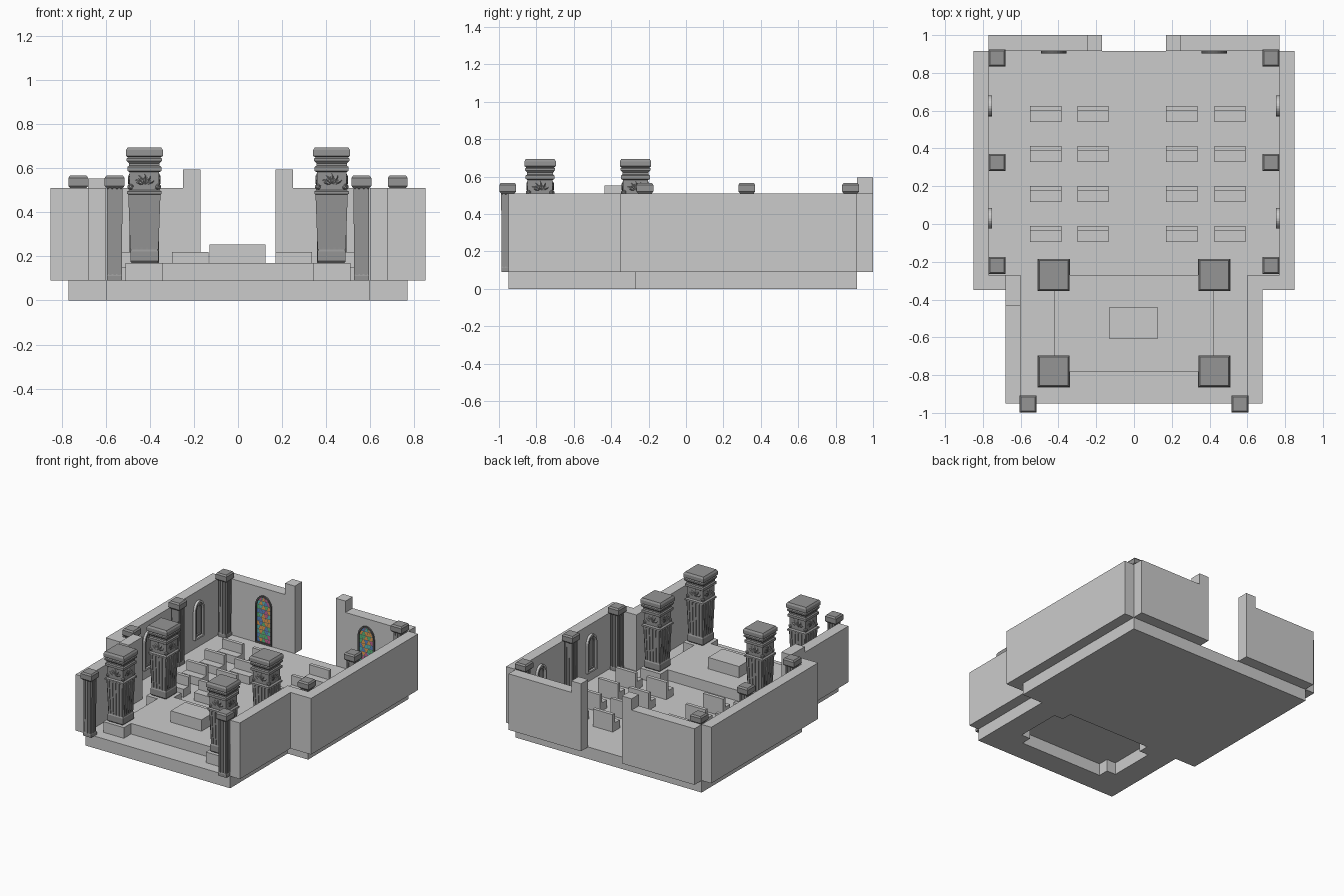
import bpy, bmesh, math, random
from mathutils import Matrix, Vector

if "Cube" in bpy.data.objects:
    bpy.data.objects.remove(bpy.data.objects["Cube"])

random.seed(4)


def material(name, rgb):
    m = bpy.data.materials.new(name)
    m.diffuse_color = (*rgb, 1)
    m.use_nodes = True
    m.node_tree.nodes["Principled BSDF"].inputs["Base Color"].default_value = m.diffuse_color
    return m


STONE = material("dark_stone", (0.3, 0.3, 0.3))
LEAD = material("lead", (0.12, 0.12, 0.12))
PALE = material("pale_frame", (0.75, 0.75, 0.75))
GLASS = [material("glass_" + n, c) for n, c in (
    ("green", (0.1, 0.5, 0.2)), ("blue", (0.1, 0.25, 0.6)), ("orange", (0.8, 0.35, 0.08)),
    ("rose", (0.6, 0.12, 0.3)), ("teal", (0.1, 0.5, 0.5)))]


def finish(name, bm, mats=(), matrix=None):
    bmesh.ops.recalc_face_normals(bm, faces=bm.faces)
    me = bpy.data.meshes.new(name)
    bm.to_mesh(me)
    bm.free()
    ob = bpy.data.objects.new(name, me)
    for m in mats:
        me.materials.append(m)
    if matrix:
        ob.matrix_world = matrix
    bpy.context.collection.objects.link(ob)
    return ob


def add_box(bm, x, y, z):
    size = Vector((x[1] - x[0], y[1] - y[0], z[1] - z[0]))
    mid = Vector((sum(x) / 2, sum(y) / 2, sum(z) / 2))
    bmesh.ops.create_cube(bm, size=1, matrix=Matrix.Translation(mid) @ Matrix.Diagonal((*size, 1)))


def box(name, x, y, z):
    bm = bmesh.new()
    add_box(bm, x, y, z)
    return finish(name, bm)


def slab(name, loops, z0, z1):
    """Flat outline (further loops are holes) extruded upwards."""
    bm = bmesh.new()
    edges = []
    for pts in loops:
        vs = [bm.verts.new((x, y, z0)) for x, y in pts]
        edges += [bm.edges.new((vs[i - 1], vs[i])) for i in range(len(vs))]
    bmesh.ops.triangle_fill(bm, edges=edges, use_beauty=True)
    ext = bmesh.ops.extrude_face_region(bm, geom=bm.faces[:])
    bmesh.ops.translate(bm, vec=(0, 0, z1 - z0),
                        verts=[v for v in ext["geom"] if isinstance(v, bmesh.types.BMVert)])
    return finish(name, bm)


def mirror_x(right):
    return right + [(-x, y) for x, y in reversed(right)]


# floor with the notched opening below the altar platform
cross = mirror_x([(0.345, -0.78), (0.345, -0.7), (0.42, -0.7), (0.42, -0.35), (0.345, -0.35), (0.345, -0.27)])
outer = mirror_x([(0.6, -0.95), (0.6, -0.27), (0.77, -0.27), (0.77, 0.915)])
slab("floor", [outer, cross], 0, 0.09)
slab("altar_platform", [cross], 0.09, 0.17)
box("altar", (-0.13, 0.125), (-0.61, -0.44), (0.17, 0.255))

# walls
Z = (0.09, 0.51)
for s, side in ((-1, "left"), (1, "right")):
    def span(a, b):
        return tuple(sorted((s * a, s * b)))
    box(side + "_nave_wall", span(0.77, 0.85), (-0.35, 0.915), Z)
    box(side + "_return_wall", span(0.68, 0.77), (-0.35, -0.27), Z)
    box(side + "_chancel_wall", span(0.6, 0.68), (-0.95, -0.27), Z)
    box(side + "_back_wall", span(0.25, 0.77), (0.915, 1.0), Z)
    box(side + "_door_post", span(0.17, 0.25), (0.915, 1.0), (0.09, 0.595))
box("raised_wall_block", (-0.68, -0.6), (-0.435, -0.27), (0.51, 0.553))

# pews
for x in (-0.55, -0.3, 0.17, 0.425):
    for y in (0.624, 0.413, 0.2, -0.01):
        bm = bmesh.new()
        outline = [(-0.084, 0.09), (0, 0.09), (0, 0.22), (-0.026, 0.22), (-0.026, 0.15), (-0.084, 0.15)]
        f = bm.faces.new([bm.verts.new((x, y + a, z)) for a, z in outline])
        ext = bmesh.ops.extrude_face_region(bm, geom=[f])
        bmesh.ops.translate(bm, vec=(0.165, 0, 0),
                            verts=[v for v in ext["geom"] if isinstance(v, bmesh.types.BMVert)])
        finish("pew", bm)


def add_loft(bm, rings):
    """Quad tower from rings of (centre x, centre y, half x, half y, z)."""
    prev = None
    for i, (cx, cy, hx, hy, z) in enumerate(rings):
        cur = [bm.verts.new((cx + a * hx, cy + b * hy, z)) for a, b in ((-1, -1), (1, -1), (1, 1), (-1, 1))]
        if prev:
            for k in range(4):
                bm.faces.new((prev[k - 1], prev[k], cur[k], cur[k - 1]))
        if i in (0, len(rings) - 1):
            bm.faces.new(cur)
        prev = cur


def pillar(name, x, y, profile, z0, h0, z1, h1, ribs, carved):
    bm = bmesh.new()
    add_loft(bm, [(0, 0, h, h, z) for h, z in profile])
    for turn in range(4):
        rot = Matrix.Rotation(turn * math.pi / 2, 4, 'Z')
        part = len(bm.verts)
        # raised flutes on each face
        for i in range(ribs):
            t = (2 * i - ribs + 1) / ribs
            add_loft(bm, [(t * h0, -h0, h0 / ribs * 0.62, 0.004, z0), (t * h1, -h1, h1 / ribs * 0.62, 0.004, z1)])
        # carved leaves fanning out on the neck
        for a in ((-65, -33, 0, 33, 65) if carved else ()):
            m = (Matrix.Translation((0, -0.066, 0.525)) @ Matrix.Rotation(math.radians(a), 4, 'Y')
                 @ Matrix.Translation((0, 0, 0.028)) @ Matrix.Diagonal((0.009, 0.009, 0.025, 1)))
            bmesh.ops.create_icosphere(bm, subdivisions=1, radius=1, matrix=m)
        for sx in ((-1, 1) if carved else ()):
            m = Matrix.Translation((sx * 0.06, -0.066, 0.515)) @ Matrix.Diagonal((0.012, 0.012, 0.014, 1))
            bmesh.ops.create_icosphere(bm, subdivisions=1, radius=1, matrix=m)
        bm.verts.ensure_lookup_table()
        bmesh.ops.transform(bm, matrix=rot, verts=bm.verts[part:])
    return finish(name, bm, [STONE], Matrix.Translation((x, y, 0)))


# four large carved pillars on plinths
big = [(0.058, 0.17), (0.064, 0.178), (0.064, 0.222), (0.059, 0.232), (0.059, 0.24), (0.068, 0.48),
       (0.078, 0.483), (0.078, 0.495), (0.066, 0.502), (0.067, 0.582), (0.077, 0.588), (0.077, 0.606),
       (0.069, 0.612), (0.069, 0.622), (0.08, 0.634), (0.08, 0.644), (0.074, 0.65), (0.084, 0.656),
       (0.084, 0.682), (0.076, 0.695)]
for x in (-0.425, 0.425):
    for y in (-0.27, -0.78):
        box("pillar_plinth", (x - 0.085, x + 0.085), (y - 0.085, y + 0.085), (0.09, 0.17))
        pillar("carved_pillar", x, y, big, 0.232, 0.06, 0.48, 0.069, 5, True)

# slim pillars along the walls
slim = [(0.034, 0.09), (0.034, 0.112), (0.029, 0.12), (0.03, 0.505), (0.038, 0.512), (0.045, 0.52),
        (0.045, 0.556), (0.037, 0.567)]
for s in (-1, 1):
    for x, y in ((0.725, 0.88), (0.725, 0.325), (0.725, -0.22), (0.56, -0.953)):
        pillar("slim_pillar", s * x, y, slim, 0.115, 0.03, 0.51, 0.031, 3, False)


def half_width(v, w, h):
    rise = 0.65 * w
    t = max(0, (v - (h - rise)) / rise)
    return w / 2 * math.sqrt(max(0, 1 - t * t))


def arch(w, h, inset):
    """Round-headed window outline, inset from the full size."""
    w2, rise = w / 2 - inset, 0.65 * w - inset
    head = [(w2 * math.cos(i * math.pi / 12), h - 0.65 * w + rise * math.sin(i * math.pi / 12)) for i in range(13)]
    return [(-w2, inset), (w2, inset)] + head


def arch_ring(name, w, h, a, b, depth, mat, matrix):
    bm = bmesh.new()
    loops = [[bm.verts.new((u, y, v)) for u, v in arch(w, h, i)]
             for i, y in ((a, 0), (a, -depth), (b, -depth), (b, 0))]
    for p, q in zip(loops, loops[1:] + loops[:1]):
        for k in range(len(p)):
            bm.faces.new((p[k - 1], p[k], q[k], q[k - 1]))
    finish(name, bm, [mat], matrix)


def arch_panel(name, w, h, inset, y, mat, matrix):
    bm = bmesh.new()
    bm.faces.new([bm.verts.new((u, y, v)) for u, v in arch(w, h, inset)])
    finish(name, bm, [mat], matrix)


# stained glass windows on the back wall
for s in (-1, 1):
    w, h = 0.135, 0.36
    m = Matrix.Translation((s * 0.425, 0.915, 0.095))
    arch_ring("stained_window_frame", w, h, 0, 0.011, 0.012, LEAD, m)
    arch_panel("stained_window_leading", w, h, 0.011, -0.003, LEAD, m)
    bm = bmesh.new()
    iw, ih, rows, cols = w - 0.022, h - 0.022, 11, 5
    for r in range(rows):
        v0, v1 = ih * r / rows + 0.002, ih * (r + 1) / rows - 0.002
        for c in range(cols):
            skew = 0.25 * (-1) ** (r + c)
            pts = []
            for k, v, j in ((c, v0, 1), (c + 1, v0, -1), (c + 1, v1, -1), (c, v1, 1)):
                lean = 0 if k in (0, cols) else 0.3 * (1 if v == v1 else -1) * (-1) ** (r + k)
                u = (2 * (k + lean) / cols - 1) * half_width(v, iw, ih)
                pts.append(bm.verts.new((u + j * 0.0016, -0.006, 0.011 + v)))
            bm.faces.new(pts).material_index = random.randrange(len(GLASS))
    finish("stained_glass", bm, GLASS, m)

# pale arched windows on the side walls
for s in (-1, 1):
    for y in (0.625, 0.03):
        m = Matrix.Translation((s * 0.77, y, 0.16)) @ Matrix.Rotation(-s * math.pi / 2, 4, 'Z')
        arch_ring("side_window_frame", 0.11, 0.28, 0, 0.013, 0.018, PALE, m)
        arch_panel("side_window_panel", 0.11, 0.28, 0.013, -0.004, STONE, m)
        arch_ring("side_window_tracery", 0.11, 0.28, 0.026, 0.032, 0.01, PALE, m)
